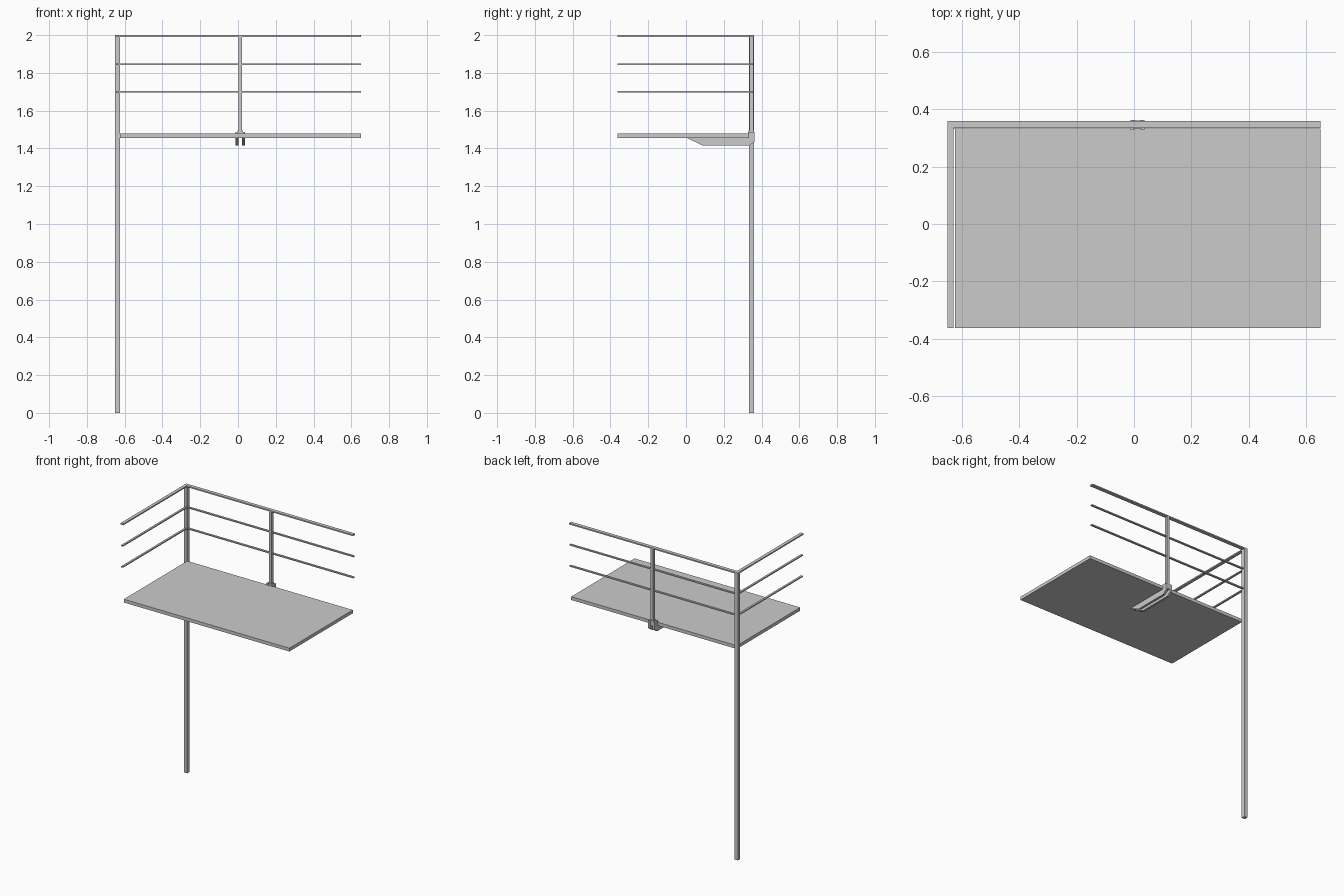
import bpy, bmesh

if "Cube" in bpy.data.objects:
    bpy.data.objects.remove(bpy.data.objects["Cube"])


def make(name, bm):
    bmesh.ops.recalc_face_normals(bm, faces=bm.faces[:])
    me = bpy.data.meshes.new(name)
    bm.to_mesh(me)
    bm.free()
    ob = bpy.data.objects.new(name, me)
    bpy.context.collection.objects.link(ob)
    return ob


def prism(name, outline, offset):
    """Extrude a closed outline along an offset."""
    bm = bmesh.new()
    face = bm.faces.new([bm.verts.new(p) for p in outline])
    ext = bmesh.ops.extrude_face_region(bm, geom=[face], use_keep_orig=True)
    verts = [g for g in ext["geom"] if isinstance(g, bmesh.types.BMVert)]
    bmesh.ops.translate(bm, verts=verts, vec=offset)
    return make(name, bm)


def box(name, x0, x1, y0, y1, z0, z1):
    return prism(name, [(x0, y0, z0), (x1, y0, z0), (x1, y1, z0), (x0, y1, z0)],
                 (0, 0, z1 - z0))


def corner_rail(name, xo, xi, yo, yi, z0, z1):
    """L-shaped rail along the left and back sides."""
    pts = [(xo, FRONT), (xi, FRONT), (xi, yi), (RIGHT, yi), (RIGHT, yo), (xo, yo)]
    return prism(name, [(x, y, z0) for x, y in pts], (0, 0, z1 - z0))


RIGHT, FRONT = 0.65, -0.363
MID = 0.012  # centre of the middle post

# Platform and posts
box("deck", -0.625, RIGHT, FRONT, 0.334, 1.455, 1.478)
box("corner_post", -0.651, -0.625, 0.334, 0.36, 0, 1.992)
box("middle_post", MID - 0.01, MID + 0.01, 0.336, 0.358, 1.455, 1.992)

# Flat handrail and two thinner rails
corner_rail("handrail", -0.651, -0.629, 0.36, 0.335, 1.991, 2.0)
for i, z in enumerate((1.699, 1.846)):
    corner_rail(f"lower_rail_{i + 1}", -0.645, -0.631, 0.354, 0.34, z - 0.004, z + 0.004)

# Bracket: two cranked plates clasping the middle post
profile = [(0.005, 1.455), (0.09, 1.415), (0.335, 1.415), (0.363, 1.435),
           (0.363, 1.488), (0.329, 1.488), (0.329, 1.455)]
for side, x in (("left", MID - 0.025), ("right", MID + 0.01)):
    prism(f"bracket_{side}", [(x, y, z) for y, z in profile], (0.015, 0, 0))
box("bracket_collar", MID - 0.014, MID + 0.014, 0.331, 0.361, 1.455, 1.494)
